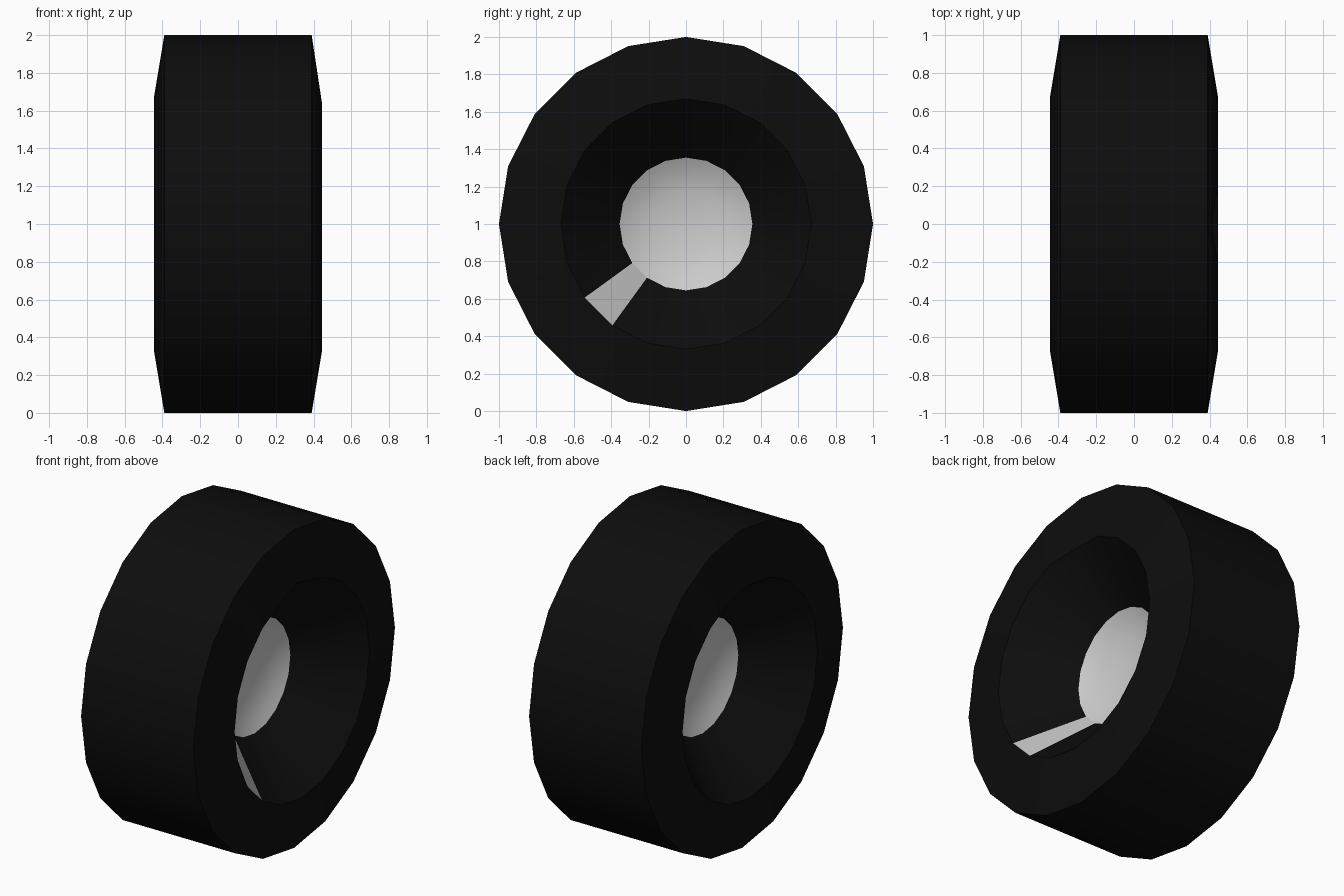
import bpy, bmesh
from math import cos, sin, pi, radians

if "Cube" in bpy.data.objects:
    bpy.data.objects.remove(bpy.data.objects["Cube"])

SIDES = 20

black = bpy.data.materials.new("black_rubber")
black.diffuse_color = (0.004, 0.004, 0.004, 1)
black.use_nodes = True
black.node_tree.nodes["Principled BSDF"].inputs["Base Color"].default_value = black.diffuse_color


def point(x, r, i):
    a = 2 * pi * i / SIDES
    return (x, r * cos(a), 1 + r * sin(a))


def finish(name, bm, mat=None):
    mesh = bpy.data.meshes.new(name)
    bm.to_mesh(mesh)
    bm.free()
    ob = bpy.data.objects.new(name, mesh)
    bpy.context.collection.objects.link(ob)
    if mat:
        mesh.materials.append(mat)
    bpy.ops.object.select_all(action='DESELECT')
    ob.select_set(True)
    bpy.context.view_layer.objects.active = ob
    bpy.ops.object.shade_smooth_by_angle(angle=radians(40))
    return ob


def lathe(profile):
    """Spin (x, radius) points around the wheel axis."""
    bm = bmesh.new()
    rings = [[bm.verts.new(point(x, r, i)) for i in range(SIDES)] for x, r in profile]
    for a, b in zip(rings, rings[1:]):
        for i in range(SIDES):
            j = (i + 1) % SIDES
            bm.faces.new((a[i], a[j], b[j], b[i]))
    return bm, rings


# Tyre: tread, bevelled side walls and funnel down to the hub
bm, rings = lathe([(-0.115, 0.355), (-0.445, 0.67), (-0.39, 1.0),
                   (0.39, 1.0), (0.445, 0.67), (0.115, 0.355)])
rings[4][5].co.x = 0.41            # slight dent at the top of the right lip
panel = [rings[4][12], rings[4][13], rings[5][13], rings[5][12]]
corners = [v.co.copy() for v in panel]
gap = [f for f in bm.faces if all(v in f.verts for v in panel)]
bmesh.ops.delete(bm, geom=gap, context='FACES_ONLY')
bmesh.ops.recalc_face_normals(bm, faces=bm.faces)
finish("tyre", bm, black)

# Single grey panel in the right funnel
bm = bmesh.new()
face = bm.faces.new([bm.verts.new(c) for c in corners])
face.normal_update()
if face.normal.x < 0:
    face.normal_flip()
finish("funnel_panel", bm)

# Shallow dished hub on each side
for name, s in (("hub_right", 1), ("hub_left", -1)):
    bm, rings = lathe([(s * 0.115, 0.355), (s * 0.08, 0.29), (s * 0.05, 0.18)])
    centre = bm.verts.new((s * 0.035, 0, 1))
    for i in range(SIDES):
        bm.faces.new((rings[2][i], rings[2][(i + 1) % SIDES], centre))
    bm.normal_update()
    flip = [f for f in bm.faces if f.normal.x * s < 0]
    bmesh.ops.reverse_faces(bm, faces=flip)
    finish(name, bm)
